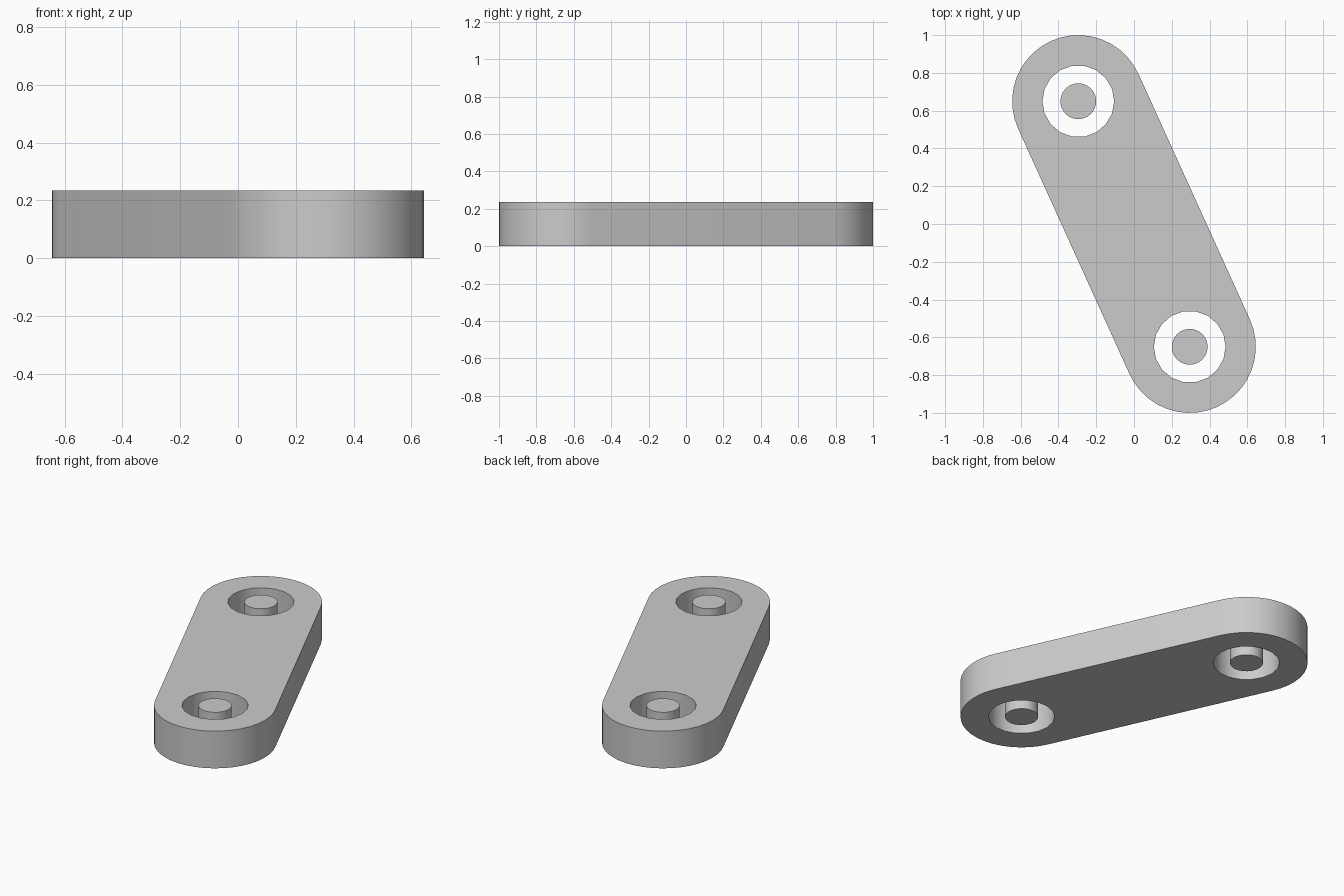
import bpy
import bmesh
from math import atan2, cos, sin, pi
from mathutils import Vector

HEIGHT = 0.235
END_RADIUS, HOLE_RADIUS, PIN_RADIUS = 0.35, 0.19, 0.095
HOLE_SIDES, PIN_SIDES, ARC_STEPS = 18, 24, 20
back_end = Vector((-0.295, 0.65, 0))
ends = {"back": back_end, "front": -back_end}

cube = bpy.data.objects.get("Cube")
if cube:
    bpy.data.objects.remove(cube, do_unlink=True)

grey = bpy.data.materials.new("light grey")
grey.use_nodes = True
colour = (0.6, 0.6, 0.6, 1)
grey.diffuse_color = colour
grey.node_tree.nodes["Principled BSDF"].inputs["Base Color"].default_value = colour


def arc(centre, radius, start, sweep, steps):
    angles = [start + sweep * i / steps for i in range(steps + 1)]
    return [centre + radius * Vector((cos(a), sin(a), 0)) for a in angles]


def circle(centre, radius, sides):
    return arc(centre, radius, 0, 2 * pi, sides)[:-1]


def extruded_part(name, loops):
    """Fill closed outlines (inner loops become holes) and raise them."""
    bm = bmesh.new()
    edges = []
    for loop in loops:
        verts = [bm.verts.new(p) for p in loop]
        edges += [bm.edges.new((v, verts[i - 1])) for i, v in enumerate(verts)]
    bmesh.ops.triangle_fill(bm, edges=edges, use_beauty=True)
    raised = bmesh.ops.extrude_face_region(bm, geom=bm.faces[:], use_keep_orig=True)
    top = [g for g in raised["geom"] if isinstance(g, bmesh.types.BMVert)]
    bmesh.ops.translate(bm, verts=top, vec=(0, 0, HEIGHT))
    bmesh.ops.recalc_face_normals(bm, faces=bm.faces[:])
    mesh = bpy.data.meshes.new(name)
    bm.to_mesh(mesh)
    bm.free()
    mesh.materials.append(grey)
    obj = bpy.data.objects.new(name, mesh)
    bpy.context.collection.objects.link(obj)
    bpy.ops.object.select_all(action="DESELECT")
    obj.select_set(True)
    bpy.context.view_layer.objects.active = obj
    bpy.ops.object.shade_smooth_by_angle()
    return obj


# Round-ended link plate with a through hole at each end
heading = atan2(back_end.y, back_end.x)
outline = (arc(back_end, END_RADIUS, heading - pi / 2, pi, ARC_STEPS)
           + arc(-back_end, END_RADIUS, heading + pi / 2, pi, ARC_STEPS))
holes = [circle(c, HOLE_RADIUS, HOLE_SIDES) for c in ends.values()]
extruded_part("link_plate", [outline] + holes)

# Full-height pins standing in the holes
for side, centre in ends.items():
    extruded_part(side + "_pin", [circle(centre, PIN_RADIUS, PIN_SIDES)])
